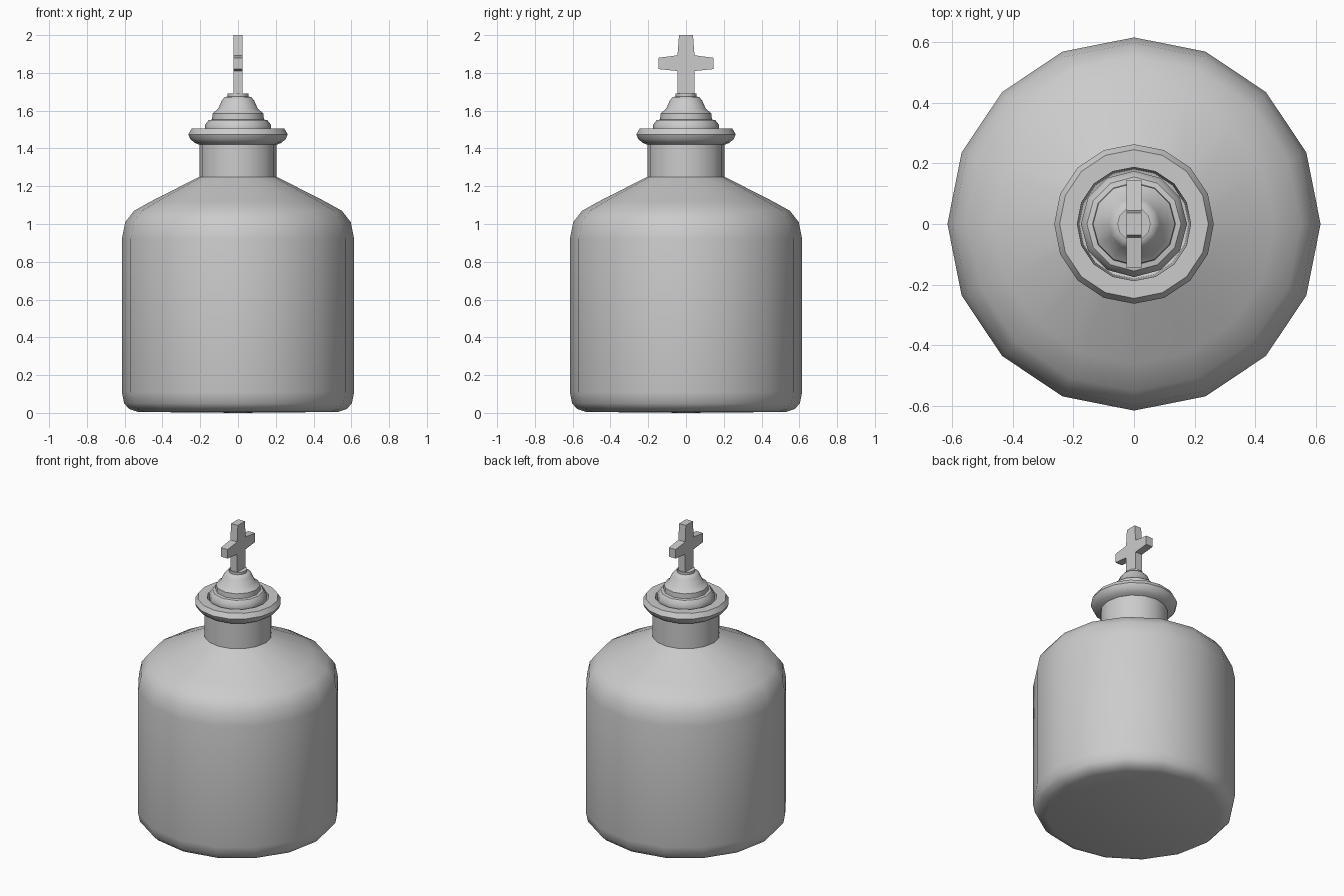
import bpy, bmesh, math

if "Cube" in bpy.data.objects:
    bpy.data.objects.remove(bpy.data.objects["Cube"])

grey = bpy.data.materials.new("grey")
grey.diffuse_color = (0.6, 0.6, 0.6, 1)
grey.use_nodes = True
grey.node_tree.nodes["Principled BSDF"].inputs["Base Color"].default_value = grey.diffuse_color


def finish(name, bm, smooth_angle=None):
    bmesh.ops.recalc_face_normals(bm, faces=bm.faces)
    me = bpy.data.meshes.new(name)
    bm.to_mesh(me)
    bm.free()
    me.materials.append(grey)
    ob = bpy.data.objects.new(name, me)
    bpy.context.collection.objects.link(ob)
    if smooth_angle:
        bpy.ops.object.select_all(action='DESELECT')
        ob.select_set(True)
        bpy.context.view_layer.objects.active = ob
        bpy.ops.object.shade_smooth_by_angle(angle=math.radians(smooth_angle))
    return ob


def lathe(name, profile, sides, smooth_angle):
    """Turn a (radius, height) profile around z; radius 0 becomes a pole."""
    bm = bmesh.new()
    rings = []
    for r, z in profile:
        n = sides if r > 0 else 1
        rings.append([bm.verts.new((r * math.sin(2 * math.pi * i / sides),
                                    r * math.cos(2 * math.pi * i / sides), z))
                      for i in range(n)])
    for a, b in zip(rings, rings[1:]):
        for i in range(sides):
            j = (i + 1) % sides
            quad = [a[i % len(a)], a[j % len(a)], b[j % len(b)], b[i % len(b)]]
            bm.faces.new(list(dict.fromkeys(quad)))
    return finish(name, bm, smooth_angle)


# Bottle: base, belly, shoulder, neck, rolled lip and inside of the neck
lathe("bottle", [
    (0, 0), (0.53, 0.005), (0.575, 0.02), (0.603, 0.05), (0.615, 0.11),
    (0.615, 0.92), (0.597, 1.01), (0.55, 1.07), (0.46, 1.12), (0.205, 1.25),
    (0.205, 1.42), (0.23, 1.43), (0.253, 1.45), (0.263, 1.475),
    (0.245, 1.505), (0.187, 1.505), (0.18, 1.25), (0, 1.2)], 16, 40)

# Stopper: plug inside the neck, stepped bell and small collar
lathe("stopper", [
    (0, 1.3), (0.15, 1.3), (0.175, 1.5), (0.175, 1.525), (0.155, 1.55),
    (0.137, 1.553), (0.135, 1.585), (0.105, 1.61), (0.085, 1.655),
    (0.07, 1.672), (0.055, 1.675), (0.055, 1.69), (0, 1.69)], 12, 40)

# Cross with slightly tapering arms, standing in the y-z plane
half = [(0.045, 1.68), (0.045, 1.81), (0.145, 1.82), (0.145, 1.88),
        (0.045, 1.893), (0.037, 2.0)]
outline = half + [(-y, z) for y, z in reversed(half)]
bm = bmesh.new()
face = bm.faces.new([bm.verts.new((-0.025, y, z)) for y, z in outline])
side = bmesh.ops.extrude_face_region(bm, geom=[face])["geom"]
bmesh.ops.translate(bm, vec=(0.05, 0, 0),
                    verts=[v for v in side if isinstance(v, bmesh.types.BMVert)])
finish("cross", bm)
